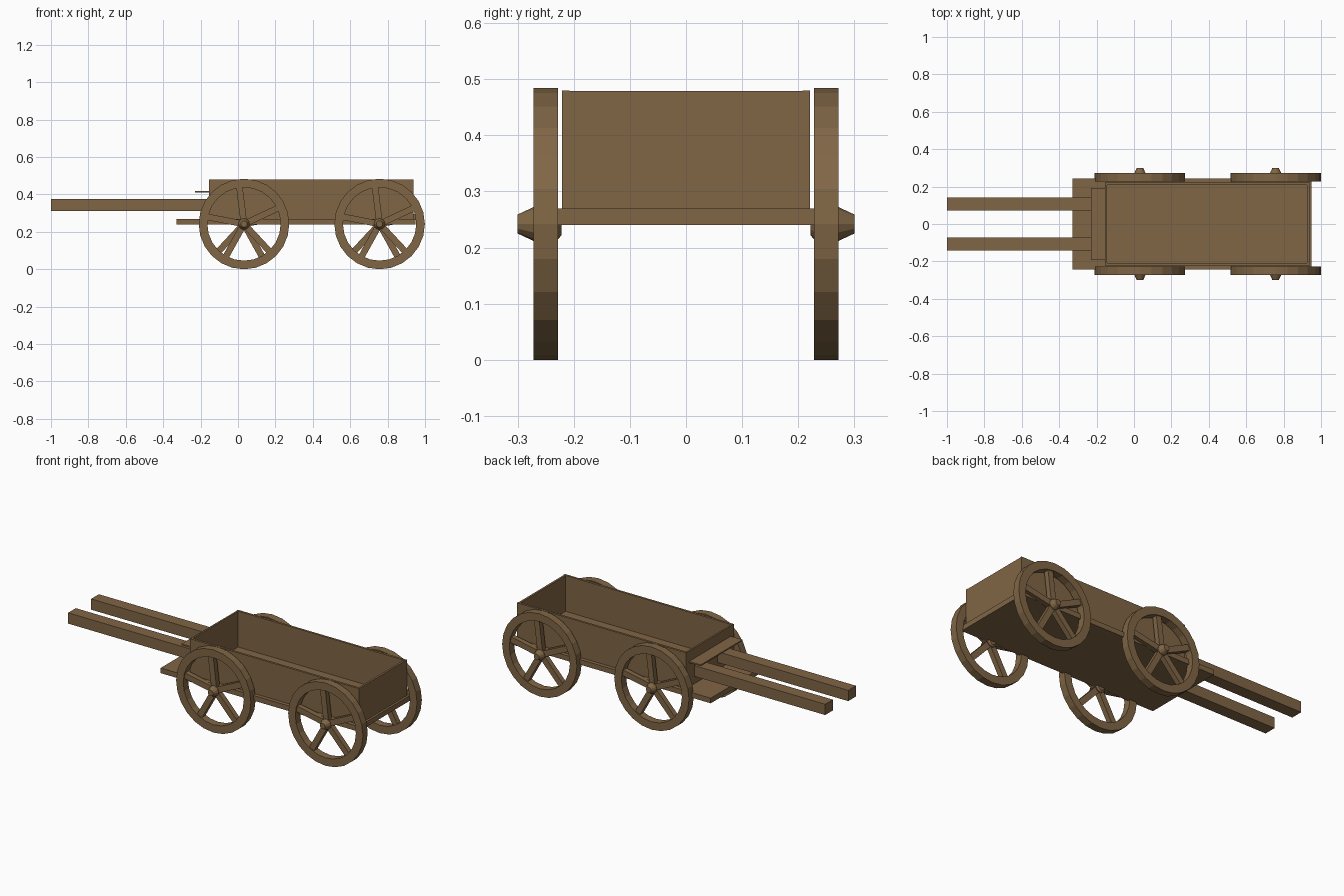
import bpy, bmesh
from math import sin, cos, pi, radians
from mathutils import Matrix, Vector

if "Cube" in bpy.data.objects:
    bpy.data.objects.remove(bpy.data.objects["Cube"])

wood = bpy.data.materials.new("wood")
wood.diffuse_color = (0.216, 0.133, 0.06, 1)
wood.use_nodes = True
wood.node_tree.nodes["Principled BSDF"].inputs["Base Color"].default_value = wood.diffuse_color


def finish(name, bm):
    bmesh.ops.recalc_face_normals(bm, faces=bm.faces)
    me = bpy.data.meshes.new(name)
    bm.to_mesh(me)
    bm.free()
    me.materials.append(wood)
    ob = bpy.data.objects.new(name, me)
    bpy.context.collection.objects.link(ob)
    return ob


def add_box(bm, lo, hi, rot=Matrix.Identity(4)):
    lo, hi = Vector(lo), Vector(hi)
    m = rot @ Matrix.Translation((lo + hi) / 2) @ Matrix.Diagonal((*(hi - lo), 1))
    bmesh.ops.create_cube(bm, size=1, matrix=m)


def box(name, lo, hi):
    bm = bmesh.new()
    add_box(bm, lo, hi)
    return finish(name, bm)


def lathe(bm, profile, n, closed):
    # revolve (radius, y) points around the y axis
    rings = [[bm.verts.new((r * cos(2 * pi * i / n), y, r * sin(2 * pi * i / n)))
              for i in range(n)] for r, y in profile]
    pairs = list(zip(rings, rings[1:]))
    if closed:
        pairs.append((rings[-1], rings[0]))
    else:
        bm.faces.new(rings[0])
        bm.faces.new(rings[-1])
    for a, b in pairs:
        for i in range(n):
            j = (i + 1) % n
            bm.faces.new((a[i], a[j], b[j], b[i]))


# Wheels: rim, five spokes and tapered hub; far side is turned half round
def wheel(side, end, x, turn):
    place = Matrix.Translation((x, 0, 0.242)) @ Matrix.Rotation(turn, 4, 'Z')
    name = f"{side}_{end}_"
    rim = bmesh.new()
    lathe(rim, [(0.242, -0.272), (0.242, -0.228), (0.196, -0.228), (0.196, -0.272)], 24, True)
    finish(name + "wheel_rim", rim).matrix_world = place
    spokes = bmesh.new()
    for k in range(5):
        rot = Matrix.Rotation(-radians(97 - 72 * k), 4, 'Y')
        add_box(spokes, (0.015, -0.265, -0.017), (0.205, -0.235, 0.017), rot)
    finish(name + "wheel_spokes", spokes).matrix_world = place
    hub = bmesh.new()
    lathe(hub, [(0.02, -0.222), (0.03, -0.23), (0.03, -0.272), (0.017, -0.3)], 12, False)
    finish(name + "wheel_hub", hub).matrix_world = place


for side, turn in (("right", 0), ("left", pi)):
    for end, x in (("front", 0.032), ("rear", 0.757)):
        wheel(side, end, x, turn)

# Bed floor
box("bed_floor", (-0.33, -0.243, 0.24), (0.95, 0.243, 0.27))

# Side boards and draught shafts
for name, s in (("right", -1), ("left", 1)):
    y = sorted((s * 0.208, s * 0.221))
    box(name + "_side_board", (-0.155, y[0], 0.268), (0.938, y[1], 0.48))
    y = sorted((s * 0.071, s * 0.142))
    box(name + "_shaft", (-1.0, y[0], 0.312), (-0.15, y[1], 0.375))

# End boards
box("front_board", (-0.155, -0.21, 0.268), (-0.145, 0.21, 0.479))
box("tail_board", (0.925, -0.21, 0.268), (0.937, 0.21, 0.479))

# Driver's seat plank
box("seat_plank", (-0.23, -0.193, 0.411), (-0.15, 0.193, 0.419))
